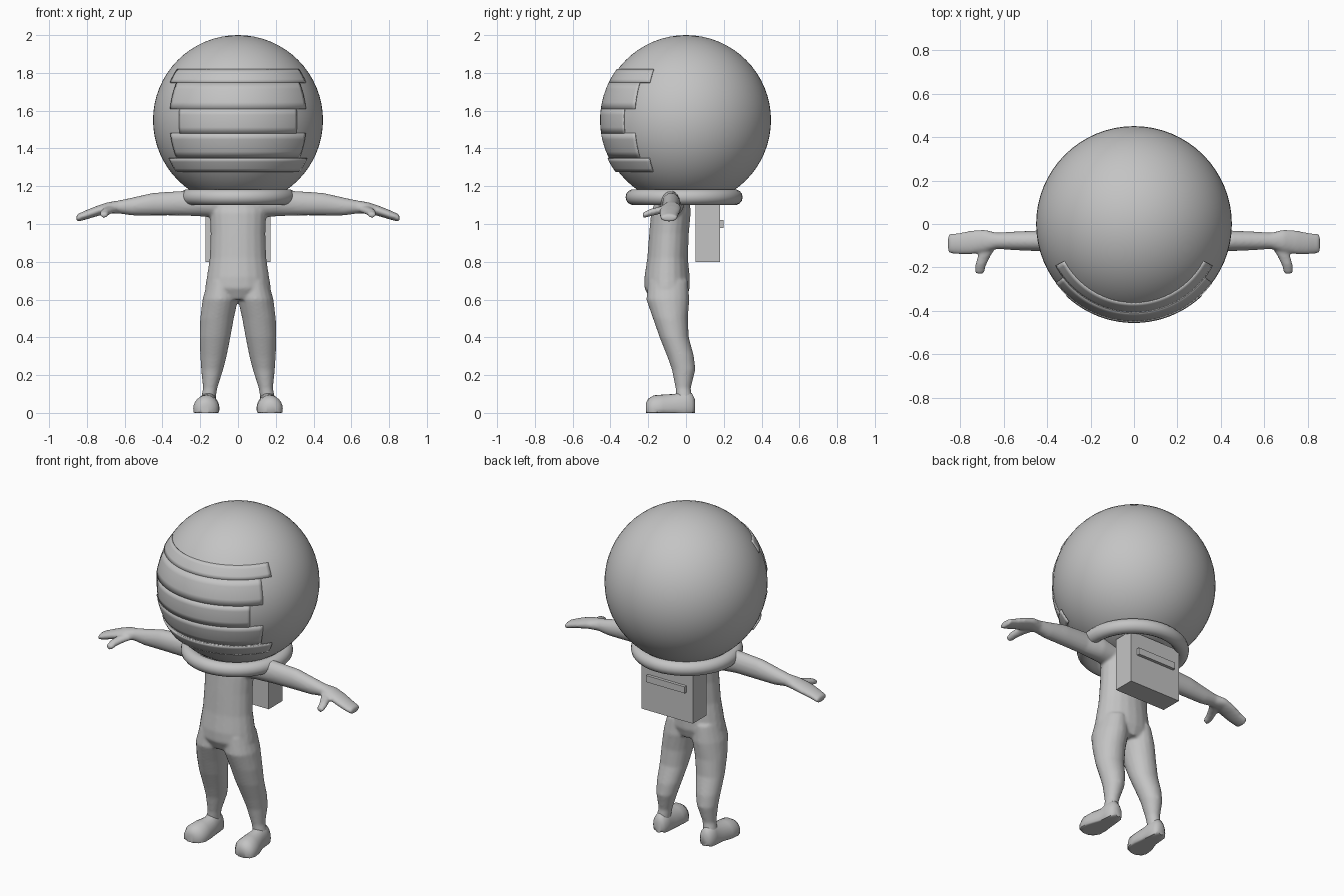
import bpy, bmesh
from math import sin, cos, pi, radians, asin
from mathutils import Vector

if "Cube" in bpy.data.objects:
    bpy.data.objects.remove(bpy.data.objects["Cube"])

grey = bpy.data.materials.new("plain grey")
grey.use_nodes = True
grey.diffuse_color = (0.55, 0.55, 0.55, 1)
grey.node_tree.nodes["Principled BSDF"].inputs["Base Color"].default_value = grey.diffuse_color


def finish(name, bm, smooth=None):
    bmesh.ops.recalc_face_normals(bm, faces=bm.faces)
    mesh = bpy.data.meshes.new(name)
    bm.to_mesh(mesh)
    bm.free()
    ob = bpy.data.objects.new(name, mesh)
    bpy.context.collection.objects.link(ob)
    mesh.materials.append(grey)
    if smooth:
        bpy.ops.object.select_all(action="DESELECT")
        ob.select_set(True)
        bpy.context.view_layer.objects.active = ob
        bpy.ops.object.shade_smooth_by_angle(angle=radians(smooth))
    return ob


def loft(bm, axis, rows, side=1, floor=None, n=20):
    """Skin ellipses given as (position on axis, a0, a1, b0, b1) extents."""
    rings = []
    for t, a0, a1, b0, b1 in rows:
        ring = []
        for i in range(n):
            a = (a0 + a1) / 2 + (a1 - a0) / 2 * cos(2 * pi * i / n)
            b = (b0 + b1) / 2 + (b1 - b0) / 2 * sin(2 * pi * i / n)
            p = {"x": (t, a, b), "y": (a, t, b), "z": (a, b, t)}[axis]
            z = p[2] if floor is None else max(p[2], floor)
            ring.append(bm.verts.new((p[0] * side, p[1], z)))
        rings.append(ring)
    for r, s in zip(rings, rings[1:]):
        for i in range(n):
            j = (i + 1) % n
            bm.faces.new((r[i], r[j], s[j], s[i]))
    bm.faces.new(rings[0])
    bm.faces.new(rings[-1][::-1])


def box(name, x, y0, y1, z0, z1):
    bm = bmesh.new()
    bmesh.ops.create_cube(bm, size=1)
    for v in bm.verts:
        v.co = (v.co.x * 2 * x, (y0 + y1) / 2 + v.co.y * (y1 - y0),
                (z0 + z1) / 2 + v.co.z * (z1 - z0))
    return finish(name, bm)


# Body suit: torso, legs, arms and thumbs blended into one skin
torso = [(0.60, -0.12, 0.12, -0.19, 0.0), (0.66, -0.175, 0.175, -0.22, 0.02),
         (0.72, -0.165, 0.165, -0.22, 0.02), (0.82, -0.15, 0.15, -0.205, 0.01),
         (0.95, -0.145, 0.145, -0.195, 0.015), (1.06, -0.15, 0.15, -0.185, 0.025),
         (1.13, -0.14, 0.14, -0.16, 0.02)]
leg = [(0.06, 0.12, 0.20, -0.05, 0.035), (0.13, 0.11, 0.185, -0.055, 0.025),
       (0.23, 0.078, 0.195, -0.075, 0.05), (0.30, 0.06, 0.20, -0.10, 0.042),
       (0.40, 0.04, 0.203, -0.14, 0.015), (0.50, 0.022, 0.20, -0.175, 0.01),
       (0.60, 0.0, 0.188, -0.21, 0.018), (0.70, 0.01, 0.16, -0.20, 0.01)]
arm = [(0.05, -0.15, -0.01, 1.03, 1.17), (0.20, -0.14, -0.01, 1.04, 1.18),
       (0.30, -0.13, -0.03, 1.045, 1.175), (0.45, -0.125, -0.03, 1.045, 1.165),
       (0.56, -0.12, -0.035, 1.045, 1.14), (0.63, -0.115, -0.04, 1.055, 1.125),
       (0.69, -0.13, -0.025, 1.055, 1.115), (0.75, -0.14, -0.03, 1.04, 1.095),
       (0.80, -0.14, -0.04, 1.025, 1.075), (0.855, -0.135, -0.045, 1.01, 1.05)]
thumb = [(-0.10, 0.63, 0.70, 1.06, 1.10), (-0.15, 0.66, 0.72, 1.05, 1.09),
         (-0.19, 0.68, 0.73, 1.04, 1.08), (-0.23, 0.69, 0.73, 1.03, 1.06)]
bm = bmesh.new()
loft(bm, "z", torso)
for side in (1, -1):
    loft(bm, "z", leg, side)
    loft(bm, "x", arm, side)
    loft(bm, "y", thumb, side)
body = finish("body_suit", bm)
remesh = body.modifiers.new("Blend", "REMESH")
remesh.mode = "VOXEL"
remesh.voxel_size = 0.008
remesh.use_smooth_shade = True
soften = body.modifiers.new("Soften", "SMOOTH")
soften.iterations = 6

# Boots: rounded uppers cut flat at the sole, toes turned slightly outward
boot = [(0.048, 0.13, 0.18, 0.0, 0.07), (0.03, 0.115, 0.20, -0.04, 0.105),
        (-0.01, 0.11, 0.205, -0.05, 0.12), (-0.06, 0.105, 0.21, -0.05, 0.10),
        (-0.12, 0.098, 0.232, -0.05, 0.097), (-0.17, 0.10, 0.237, -0.05, 0.093),
        (-0.20, 0.12, 0.225, -0.04, 0.075), (-0.213, 0.15, 0.20, -0.01, 0.05)]
for name, side in (("left_boot", 1), ("right_boot", -1)):
    bm = bmesh.new()
    loft(bm, "y", boot, side, floor=0.0, n=24)
    finish(name, bm, 50)

# Helmet globe
C, R = Vector((0, 0, 1.55)), 0.45
bm = bmesh.new()
bmesh.ops.create_uvsphere(bm, u_segments=64, v_segments=32, radius=R)
bmesh.ops.translate(bm, verts=bm.verts, vec=C)
finish("helmet", bm, 60)

# Visor: thin raised shell whose side edges step in toward the middle
bm = bmesh.new()
bands = [(1.28, 1.35, 62), (1.35, 1.48, 53), (1.48, 1.61, 43.5),
         (1.61, 1.75, 53), (1.75, 1.82, 62)]
RV, steps = 0.455, 40
for z0, z1, reach in bands:
    rows = []
    for k in range(5):
        lat = asin((z0 + (z1 - z0) * k / 4 - C.z) / RV)
        row = []
        for i in range(steps + 1):
            az = radians(reach * (2 * i / steps - 1))
            d = Vector((sin(az) * cos(lat), -cos(az) * cos(lat), sin(lat)))
            row.append(bm.verts.new(C + d * RV))
        rows.append(row)
    for r, s in zip(rows, rows[1:]):
        for i in range(steps):
            bm.faces.new((r[i], r[i + 1], s[i + 1], s[i]))
visor = finish("visor", bm)
for p in visor.data.polygons:
    p.use_smooth = True
shell = visor.modifiers.new("Thickness", "SOLIDIFY")
shell.thickness = 0.008
shell.offset = -1

# Collar ring
bpy.ops.mesh.primitive_torus_add(location=(0, -0.01, 1.142), major_radius=0.268,
                                 minor_radius=0.042, major_segments=48, minor_segments=14)
collar = bpy.context.object
collar.name = "collar"
collar.data.materials.append(grey)
bpy.ops.object.shade_smooth_by_angle(angle=radians(60))

# Backpack with its raised bar
box("backpack", 0.172, 0.05, 0.18, 0.80, 1.12)
box("backpack_bar", 0.13, 0.178, 0.198, 0.98, 1.02)
